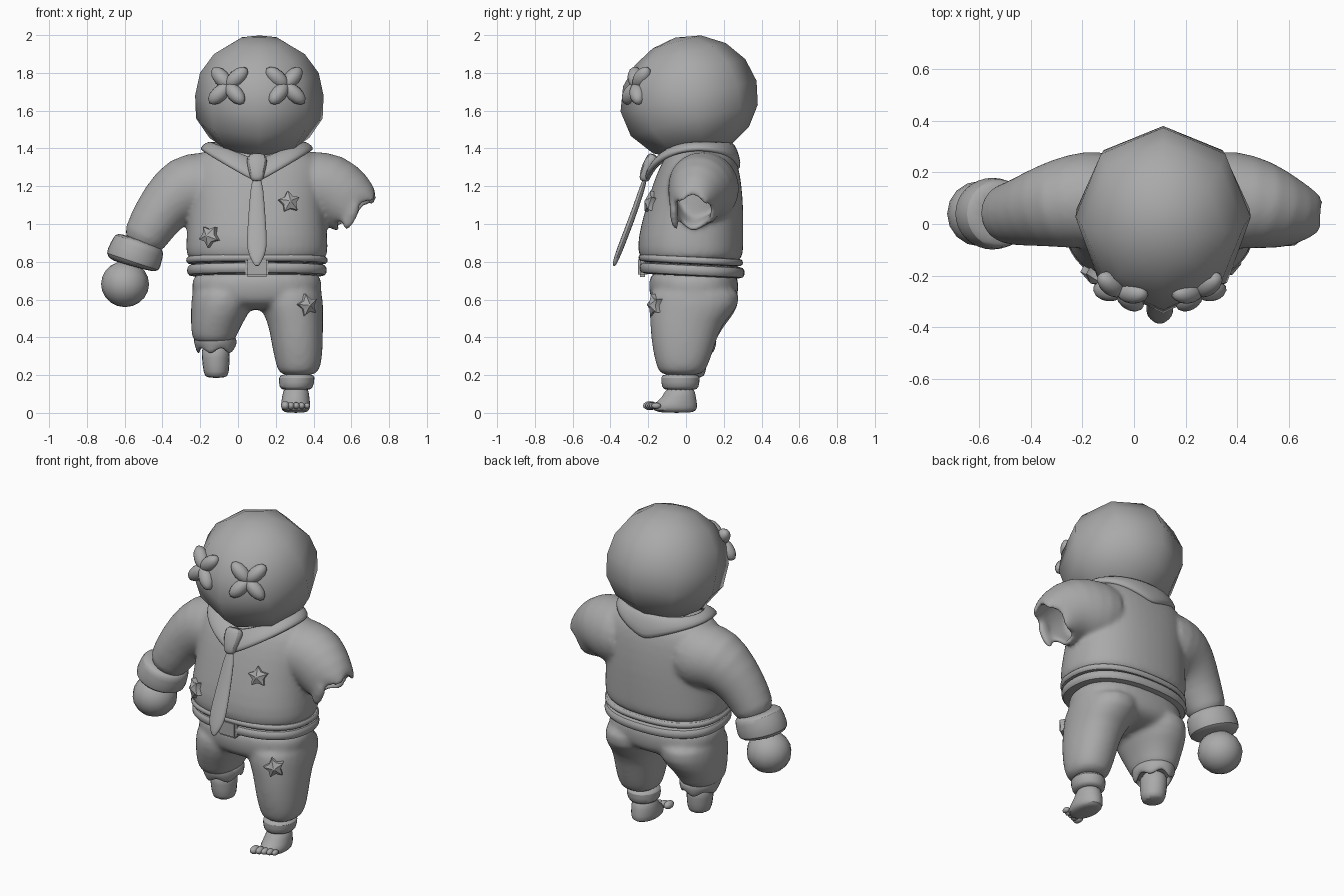
import bpy, bmesh, math
from mathutils import Vector, Matrix, Euler

if "Cube" in bpy.data.objects:
    bpy.data.objects.remove(bpy.data.objects["Cube"])

grey = bpy.data.materials.new("plain grey")
grey.diffuse_color = (0.4, 0.4, 0.4, 1)
grey.use_nodes = True
grey.node_tree.nodes["Principled BSDF"].inputs["Base Color"].default_value = grey.diffuse_color
CX = 0.1  # body centre line


def finish(bm, name, angle=60, sub=0, thick=0):
    bmesh.ops.recalc_face_normals(bm, faces=bm.faces)
    me = bpy.data.meshes.new(name)
    bm.to_mesh(me)
    bm.free()
    ob = bpy.data.objects.new(name, me)
    bpy.context.collection.objects.link(ob)
    me.materials.append(grey)
    if thick:
        m = ob.modifiers.new("thickness", 'SOLIDIFY')
        m.thickness, m.offset = thick, -1
    if sub:
        ob.modifiers.new("smooth", 'SUBSURF').levels = sub
        ob.modifiers["smooth"].render_levels = sub
    bpy.ops.object.select_all(action='DESELECT')
    ob.select_set(True)
    bpy.context.view_layer.objects.active = ob
    bpy.ops.object.shade_smooth_by_angle(angle=math.radians(angle))
    return ob


def fuse(name, parts, voxel, rounds):
    """Merge overlapping parts into one soft cloth surface."""
    bpy.ops.object.select_all(action='DESELECT')
    for p in parts:
        p.select_set(True)
    bpy.context.view_layer.objects.active = parts[0]
    bpy.ops.object.convert(target='MESH')
    bpy.ops.object.join()
    ob = bpy.context.view_layer.objects.active
    ob.name = name
    m = ob.modifiers.new("fuse", 'REMESH')
    m.mode, m.voxel_size, m.use_smooth_shade = 'VOXEL', voxel, True
    s = ob.modifiers.new("soften", 'SMOOTH')
    s.factor, s.iterations = 0.5, rounds


def tube(name, rings, n=16, power=2.0, flat=False, caps=(True, True), jag=0, teeth=4, sub=1, thick=0):
    """Loft through rings (x, y, z, side radius, depth radius)."""
    bm = bmesh.new()
    pts = [Vector(r[:3]) for r in rings]
    loops = []
    for i, r in enumerate(rings):
        t = Vector((0, 0, 1)) if flat else (pts[min(i + 1, len(pts) - 1)] - pts[max(i - 1, 0)]).normalized()
        u = Vector((0, 1, 0)).cross(t).normalized()
        v = t.cross(u)
        loop = []
        for k in range(n):
            a = 2 * math.pi * k / n
            c, s = math.cos(a), math.sin(a)
            p = pts[i] + u * math.copysign(abs(c) ** (2 / power), c) * r[3] \
                + v * math.copysign(abs(s) ** (2 / power), s) * r[4]
            if jag and i == len(rings) - 1:
                p += t * jag * math.cos(a * teeth)
            loop.append(bm.verts.new(p))
        loops.append(loop)
    for a, b in zip(loops, loops[1:]):
        for k in range(n):
            bm.faces.new((a[k], a[(k + 1) % n], b[(k + 1) % n], b[k]))
    if caps[0]:
        bm.faces.new(loops[0])
    if caps[1]:
        bm.faces.new(loops[-1])
    return finish(bm, name, sub=sub, thick=thick)


def ball(name, loc, size, rot=(0, 0, 0), seg=16, rings=10):
    bm = bmesh.new()
    mat = Matrix.LocRotScale(Vector(loc), Euler(rot), Vector(size))
    bmesh.ops.create_uvsphere(bm, u_segments=seg, v_segments=rings, radius=1, matrix=mat)
    return finish(bm, name, 80)


def facing(loc, normal, spin=0):
    """Matrix whose local z points along normal and local y points up."""
    z = Vector(normal).normalized()
    x = Vector((0, 0, 1)).cross(z).normalized()
    rot = Matrix((x, z.cross(x), z)).transposed().to_4x4()
    return Matrix.Translation(loc) @ rot @ Matrix.Rotation(spin, 4, 'Z')


def star(name, loc, normal, spin, r=0.06):
    bm = bmesh.new()
    m = facing(loc, normal, spin)
    front, back = [], []
    for k in range(10):
        a = math.pi / 2 + math.pi * k / 5
        q = r if k % 2 == 0 else r * 0.6
        front.append(bm.verts.new(m @ Vector((q * math.cos(a), q * math.sin(a), 0.016))))
        back.append(bm.verts.new(m @ Vector((q * math.cos(a), q * math.sin(a), -0.03))))
    tip = bm.verts.new(m @ Vector((0, 0, 0.036)))
    for k in range(10):
        j = (k + 1) % 10
        bm.faces.new((front[k], front[j], tip))
        bm.faces.new((front[k], back[k], back[j], front[j]))
    bm.faces.new(back)
    finish(bm, name, 40)


# Head: low-sided smooth ball, tipped forward, with fuller cheeks and chin
bm = bmesh.new()
bmesh.ops.create_uvsphere(bm, u_segments=8, v_segments=8, radius=1, matrix=Matrix.Rotation(math.radians(14), 4, 'X'))
for v in bm.verts:
    d = v.co.copy()
    cheek = 1 + 0.1 * min(1, max(0, -d.z) * 1.8)
    chin = 1 + 0.12 * max(0, -0.82 * d.y - 0.57 * d.z) ** 2 - 0.05 * max(0, -0.87 * d.y + 0.5 * d.z) ** 2
    v.co = Vector((0.113 + 0.34 * d.x * cheek, 0.027 + 0.357 * d.y * chin, 1.68 + 0.324 * d.z * chin))
finish(bm, "head", 80)

# Crossed eyes: four rounded petals each
for side, label in ((-1, "left"), (1, "right")):
    bm = bmesh.new()
    m = facing((CX + side * 0.152, -0.262, 1.732), (side * 0.4, -1, 0.32))
    for k in range(4):
        p = m @ Matrix.Rotation(math.radians(45 if k % 2 == 0 else -45) + math.pi * (k // 2), 4, 'Z') \
            @ Matrix.Translation((0.062, 0, 0)) @ Matrix.Diagonal((0.075, 0.042, 0.042, 1))
        bmesh.ops.create_uvsphere(bm, u_segments=12, v_segments=8, radius=1, matrix=p)
    finish(bm, label + "_eye", 80)

# Shirt body, whole sleeve and torn hollow sleeve, fused into one garment
body = tube("shirt_body", [(CX, 0.03, 0.79, 0.34, 0.25), (CX, 0.025, 0.825, 0.38, 0.28), (CX, 0.023, 0.92, 0.378, 0.283),
                           (CX, 0.045, 1.08, 0.362, 0.262), (CX, 0.06, 1.22, 0.37, 0.235), (CX, 0.072, 1.32, 0.36, 0.205),
                           (CX, 0.075, 1.385, 0.3, 0.165), (CX, 0.075, 1.41, 0.17, 0.12)], n=24, power=2.3, flat=True)
left = tube("left_sleeve", [(-0.04, 0.095, 1.19, 0.19, 0.19), (-0.18, 0.095, 1.19, 0.2, 0.197),
                            (-0.29, 0.08, 1.185, 0.192, 0.178), (-0.385, 0.06, 1.1, 0.15, 0.15),
                            (-0.46, 0.04, 0.99, 0.128, 0.128), (-0.53, 0.04, 0.86, 0.115, 0.115)])
right = tube("right_sleeve", [(0.24, 0.095, 1.19, 0.19, 0.19), (0.38, 0.095, 1.19, 0.2, 0.197),
                              (0.5, 0.075, 1.19, 0.195, 0.175), (0.575, 0.045, 1.125, 0.175, 0.145),
                              (0.637, 0.035, 1.05, 0.147, 0.115)],
             caps=(True, False), jag=0.025, teeth=5, n=20, thick=0.035)
flap = tube("sleeve_flap", [(0.625, -0.06, 1.14, 0.035, 0.025), (0.6, -0.07, 1.06, 0.05, 0.025),
                            (0.565, -0.05, 0.96, 0.025, 0.02)], n=8)
fuse("shirt", [body, left, right, flap], 0.012, 10)

# Cuff and round hand
tube("left_cuff", [(-0.515, 0.04, 0.915, 0.11, 0.11), (-0.52, 0.04, 0.9, 0.142, 0.137), (-0.54, 0.04, 0.85, 0.147, 0.14),
                   (-0.56, 0.04, 0.795, 0.155, 0.147), (-0.565, 0.04, 0.775, 0.11, 0.11)])
ball("left_hand", (-0.598, 0.04, 0.682), (0.127, 0.127, 0.122))

# Collar: folded flap with a V at the front and back
bm = bmesh.new()
N, loops = 32, []
for t, puff in ((0, 0), (0.12, 0.018), (0.6, 0.022), (1, 0.008)):
    loop = []
    for k in range(N):
        a = 2 * math.pi * k / N
        c, s = math.cos(a), math.sin(a)
        vee = 1 - abs(c)
        front, back = (vee, 0) if s < 0 else (0, vee)
        ry = 0.185 + t * 0.095 if s < 0 else 0.175 + t * 0.05
        top = 1.435 - 0.09 * front
        low = 1.39 - 0.17 * front - 0.11 * back
        loop.append(bm.verts.new((CX + (0.235 + 0.06 * t + puff) * c, 0.06 + (ry + puff) * s,
                                  top + (low - top) * t + puff * 0.4)))
    loops.append(loop)
for a, b in zip(loops, loops[1:]):
    for k in range(N):
        bm.faces.new((a[k], a[(k + 1) % N], b[(k + 1) % N], b[k]))
finish(bm, "collar", thick=0.03, sub=1)

# Neck tie
tube("tie_knot", [(CX, -0.222, 1.225, 0.025, 0.02), (CX, -0.22, 1.24, 0.036, 0.03), (CX, -0.21, 1.28, 0.046, 0.034),
                  (CX, -0.185, 1.335, 0.06, 0.036), (CX, -0.165, 1.37, 0.05, 0.03)], n=8, power=4)
tube("tie_tail", [(CX, -0.21, 1.26, 0.03, 0.015), (CX, -0.26, 1.1, 0.044, 0.017), (CX, -0.325, 0.93, 0.057, 0.018),
                  (CX, -0.352, 0.86, 0.056, 0.017), (CX, -0.375, 0.8, 0.028, 0.014),
                  (CX, -0.382, 0.775, 0.008, 0.006)], n=8, power=3)


# Belt and shirt hem roll, sloping down to the back
def band(name, z0, z1, rx, ry, cy):
    h = z1 - z0
    ob = tube(name, [(CX, cy, z0, rx - 0.04, ry - 0.04), (CX, cy, z0 + 0.004, rx, ry), (CX, cy, z0 + h / 2, rx + 0.006, ry + 0.006),
                     (CX, cy, z1 - 0.004, rx, ry), (CX, cy, z1, rx - 0.04, ry - 0.04)], n=28, power=2.4, flat=True)
    for v in ob.data.vertices:
        v.co.z -= 0.05 * (v.co.y - cy)


band("belt", 0.722, 0.788, 0.368, 0.276, 0.032)
band("hem_roll", 0.785, 0.832, 0.373, 0.274, 0.025)
bm = bmesh.new()
bmesh.ops.create_cube(bm, size=1, matrix=Matrix.LocRotScale(Vector((CX, -0.23, 0.772)), None, Vector((0.125, 0.05, 0.105))))
bmesh.ops.bevel(bm, geom=bm.edges[:], offset=0.012, segments=2, affect='EDGES')
finish(bm, "buckle", 40)

# Trousers: hips and both legs fused
hips = tube("hips", [(CX, 0.04, 0.77, 0.34, 0.238), (CX, 0.04, 0.68, 0.35, 0.24), (CX, 0.042, 0.6, 0.34, 0.235),
                     (CX, 0.04, 0.56, 0.25, 0.19), (CX, 0.035, 0.545, 0.1, 0.1)], n=24, power=2.4, flat=True)
rleg = tube("right_leg", [(0.268, 0.045, 0.7, 0.184, 0.244), (0.282, 0.05, 0.56, 0.173, 0.25), (0.305, 0.0, 0.485, 0.148, 0.195),
                          (0.315, -0.015, 0.35, 0.138, 0.17), (0.322, -0.02, 0.25, 0.122, 0.14),
                          (0.318, -0.025, 0.19, 0.1, 0.115)], flat=True, power=2.2)
lleg = tube("left_leg", [(-0.068, 0.045, 0.7, 0.184, 0.244), (-0.085, 0.05, 0.56, 0.167, 0.245), (-0.115, 0.025, 0.47, 0.138, 0.185),
                         (-0.128, 0.02, 0.4, 0.12, 0.15), (-0.125, 0.02, 0.36, 0.1, 0.13)], flat=True, power=2.2)
fuse("trousers", [hips, rleg, lleg], 0.014, 10)
tube("right_ankle_cuff", [(0.312, -0.03, 0.205, 0.08, 0.09), (0.312, -0.03, 0.195, 0.1, 0.108),
                          (0.308, -0.03, 0.13, 0.092, 0.1), (0.308, -0.03, 0.12, 0.07, 0.08)], flat=True)
tube("left_torn_cuff", [(-0.122, 0.025, 0.415, 0.09, 0.11), (-0.122, 0.025, 0.395, 0.118, 0.14), (-0.118, 0.03, 0.36, 0.112, 0.132),
                        (-0.118, 0.03, 0.325, 0.1, 0.12)], n=20, flat=True, caps=(True, False), jag=0.02, teeth=5, thick=0.02)
tube("left_stump", [(-0.118, 0.03, 0.37, 0.085, 0.095), (-0.118, 0.03, 0.29, 0.078, 0.088), (-0.115, 0.03, 0.21, 0.072, 0.08),
                    (-0.115, 0.03, 0.183, 0.058, 0.062)], n=10, flat=True)

# Bare foot with toes
tube("right_foot", [(0.305, -0.05, 0.0, 0.05, 0.08), (0.305, -0.06, 0.012, 0.076, 0.12), (0.305, -0.06, 0.045, 0.08, 0.122),
                    (0.305, -0.035, 0.08, 0.074, 0.09), (0.308, -0.028, 0.15, 0.066, 0.072)], flat=True)
for k in range(5):
    s = (0.024, 0.021, 0.019, 0.018, 0.016)[k]
    ball("toe_%d" % (k + 1), (0.25 + 0.029 * k, -0.19 + 0.008 * k, 0.038), (s, s * 1.6, s), seg=10, rings=6)

# Star patches on shirt and trousers
star("chest_star", (0.27, -0.185, 1.115), (0.25, -1, 0.25), 0.1)
star("belly_star", (-0.15, -0.2, 0.935), (-0.6, -1, 0.1), 0.6)
star("leg_star", (0.365, -0.165, 0.57), (0.55, -1, 0), 0.25)
